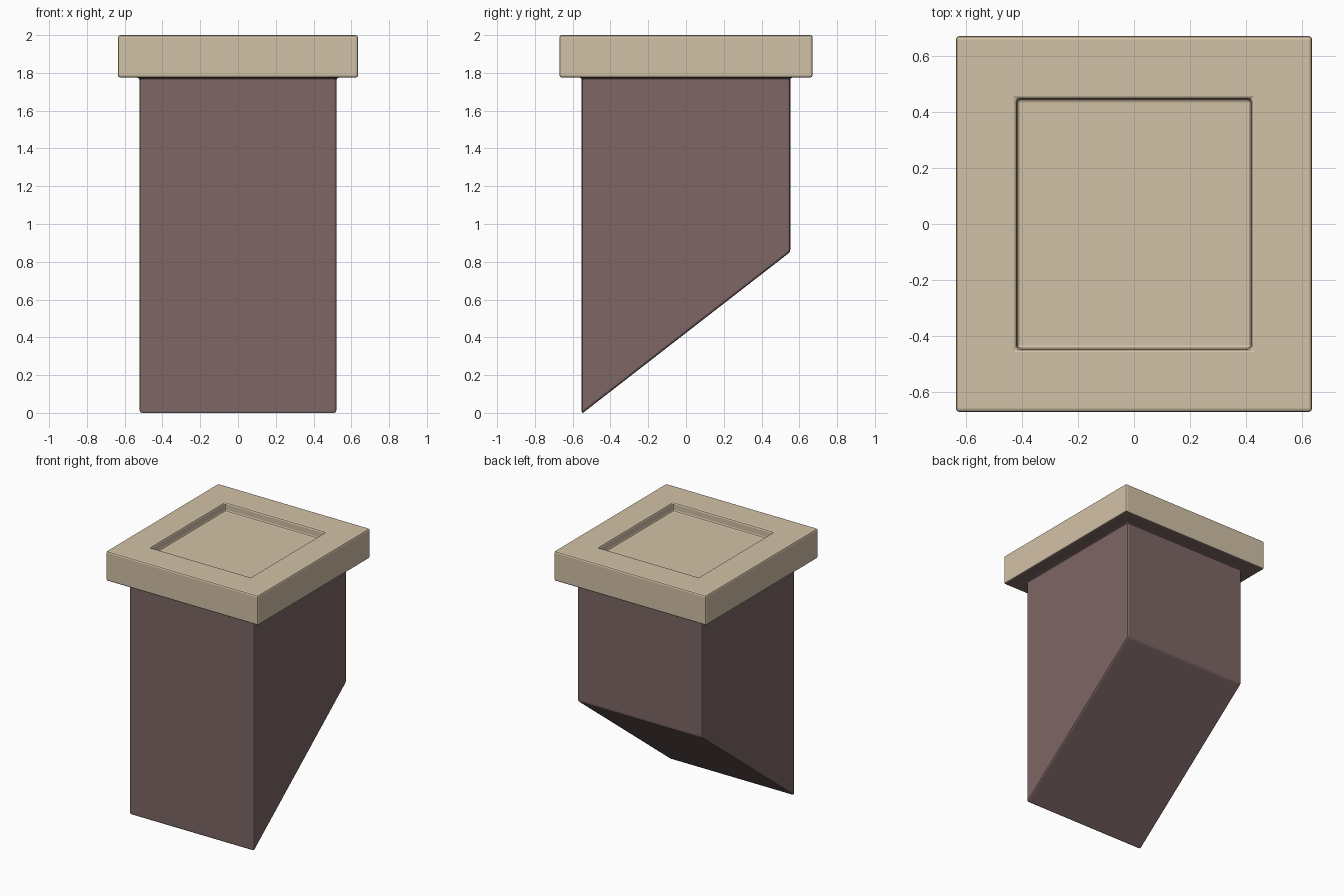
import bpy, bmesh

if "Cube" in bpy.data.objects:
    bpy.data.objects.remove(bpy.data.objects["Cube"])


def material(name, rgb):
    m = bpy.data.materials.new(name)
    m.diffuse_color = (*rgb, 1)
    m.use_nodes = True
    m.node_tree.nodes["Principled BSDF"].inputs["Base Color"].default_value = m.diffuse_color
    return m


bm = bmesh.new()


def ring(hx, hy, z_front, z_back=None):
    z_back = z_front if z_back is None else z_back
    return [bm.verts.new(c) for c in ((-hx, -hy, z_front), (hx, -hy, z_front),
                                      (hx, hy, z_back), (-hx, hy, z_back))]


# Rings from the roof-slope cut up over the cap and down into the recess
rings = [ring(0.522, 0.552, -0.005, 0.852),  # sloped foot
         ring(0.522, 0.552, 1.775),          # shaft top
         ring(0.635, 0.67, 1.775),           # cap underside
         ring(0.635, 0.67, 2.0),             # cap top
         ring(0.418, 0.445, 2.0),            # recess rim
         ring(0.418, 0.445, 1.935)]          # recess floor

# Material per band: shaft and cap underside brick, the rest stone
for i, mat in enumerate((0, 0, 1, 1, 1)):
    a, b = rings[i], rings[i + 1]
    for j in range(4):
        k = (j + 1) % 4
        bm.faces.new((a[j], a[k], b[k], b[j])).material_index = mat
bm.faces.new(rings[0][::-1]).material_index = 0
bm.faces.new(rings[-1]).material_index = 1
bmesh.ops.recalc_face_normals(bm, faces=bm.faces)

mesh = bpy.data.meshes.new("chimney")
bm.to_mesh(mesh)
bm.free()
mesh.materials.append(material("brick_brown", (0.205, 0.133, 0.130)))
mesh.materials.append(material("cap_stone", (0.65, 0.54, 0.39)))
chimney = bpy.data.objects.new("chimney", mesh)
bpy.context.collection.objects.link(chimney)

# Small softened edges, including the fillet under the cap
bevel = chimney.modifiers.new("soft_edges", 'BEVEL')
bevel.width = 0.012
bevel.segments = 2
bevel.limit_method = 'ANGLE'
